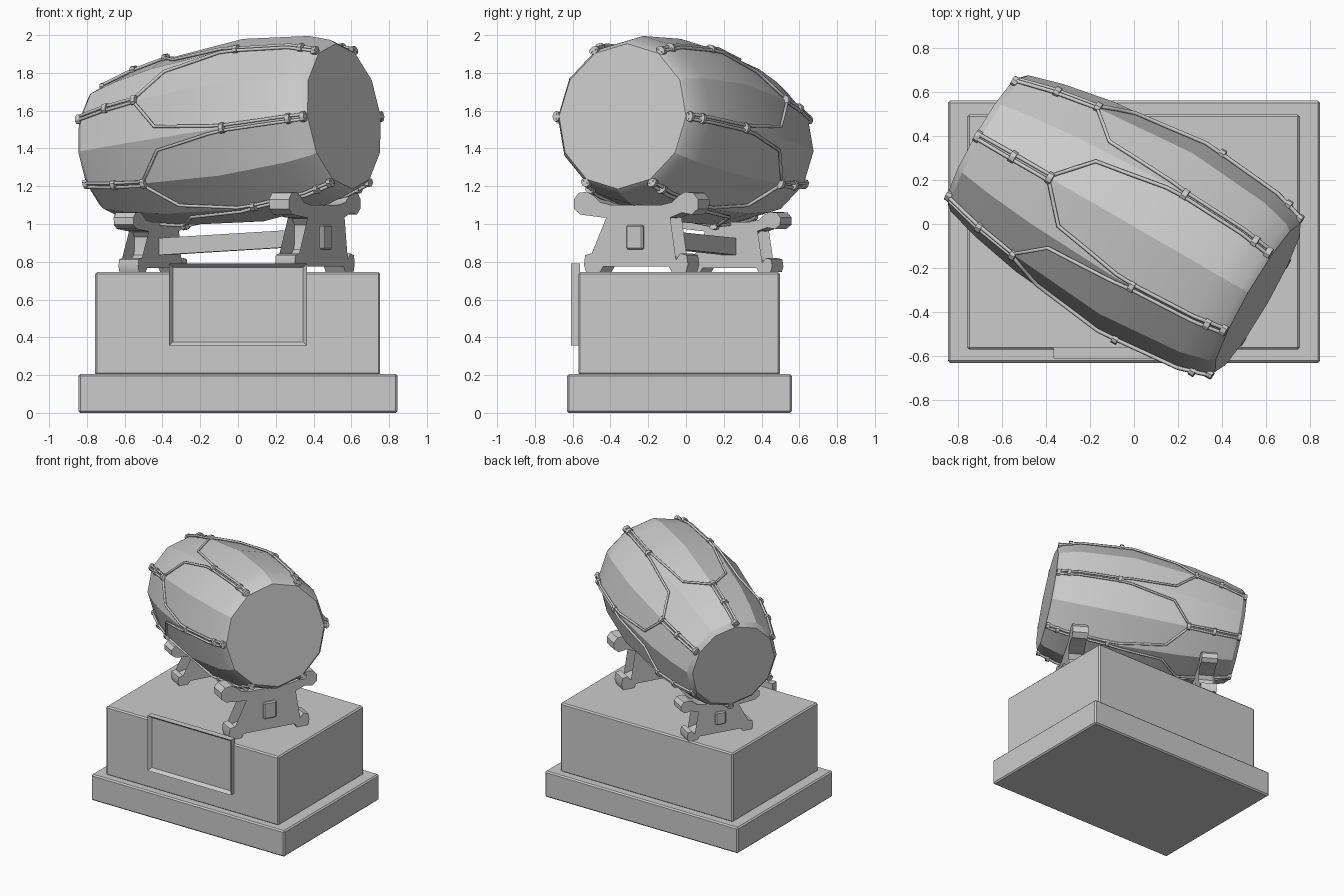
import bpy, bmesh, math
from mathutils import Vector, Matrix

if "Cube" in bpy.data.objects:
    bpy.data.objects.remove(bpy.data.objects["Cube"])

def finish(name, bm, angle=None):
    bmesh.ops.recalc_face_normals(bm, faces=bm.faces)
    me = bpy.data.meshes.new(name)
    bm.to_mesh(me)
    bm.free()
    ob = bpy.data.objects.new(name, me)
    bpy.context.collection.objects.link(ob)
    if angle:
        bpy.ops.object.select_all(action='DESELECT')
        ob.select_set(True)
        bpy.context.view_layer.objects.active = ob
        bpy.ops.object.shade_smooth_by_angle(angle=math.radians(angle))
    return ob

def box(name, lo, hi, bevel=0.0, frame=Matrix()):
    bm = bmesh.new()
    bmesh.ops.create_cube(bm, size=1)
    lo, hi = Vector(lo), Vector(hi)
    for v in bm.verts:
        v.co = Vector([(lo[i] + hi[i]) / 2 + v.co[i] * (hi[i] - lo[i]) for i in range(3)])
    if bevel:
        bmesh.ops.bevel(bm, geom=bm.edges[:], offset=bevel, segments=1, affect='EDGES')
    bm.transform(frame)
    return finish(name, bm)

# Pedestal
box("plinth", (-0.845, -0.63, 0), (0.845, 0.56, 0.205), 0.01)
box("pedestal_block", (-0.757, -0.57, 0.2), (0.753, 0.497, 0.745), 0.01)

# Framed plaque with recessed panel
bm = bmesh.new()
bmesh.ops.create_cube(bm, size=1)
bm.transform(Matrix.Translation((0, -0.585, 0.573)) @ Matrix.Diagonal((0.73, 0.05, 0.435, 1)))
bm.normal_update()
front = [f for f in bm.faces if f.normal.y < -0.9]
bmesh.ops.inset_region(bm, faces=front, thickness=0.028)
bmesh.ops.translate(bm, verts=front[0].verts, vec=(0, 0.025, 0))
finish("plaque", bm)

# Frames: x = along drum (horizontal), y = across, z = up
yaw = Matrix.Rotation(math.radians(-30), 4, 'Z')
drum_frame = Matrix.Translation((-0.005, -0.009, 1.484)) @ yaw @ Matrix.Rotation(math.radians(-7.5), 4, 'Y')

# Twelve-sided barrel drum: (position along axis, radius)
profile = [(-0.79, 0.325), (-0.76, 0.355), (-0.6, 0.4), (-0.36, 0.445),
           (0.1, 0.487), (0.5, 0.45), (0.63, 0.412), (0.66, 0.388)]

def radius(s):
    for (s0, r0), (s1, r1) in zip(profile, profile[1:]):
        if s <= s1:
            return r0 + (r1 - r0) * max(0, (s - s0) / (s1 - s0))
    return profile[-1][1]

def surface(s, deg, lift=0.0):
    flat = math.cos(math.radians(15)) / math.cos(math.radians(deg % 30 - 15))
    r, a = radius(s) * flat + lift, math.radians(deg)
    return Vector((s, r * math.sin(a), r * math.cos(a)))

bm = bmesh.new()
rings = [[bm.verts.new(surface(s, 30 * k)) for k in range(12)] for s, r in profile]
for a, b in zip(rings, rings[1:]):
    for k in range(12):
        bm.faces.new((a[k], a[k - 1], b[k - 1], b[k]))
bm.faces.new(rings[0])
bm.faces.new(rings[-1])
bm.transform(drum_frame)
finish("drum_body", bm, 22)

# Y-shaped lacing: strands pair up at alternating ends
cu = bpy.data.curves.new("drum_ropes", 'CURVE')
cu.dimensions = '3D'
cu.bevel_depth = 0.009
cu.bevel_resolution = 1
cu.use_fill_caps = True
for k in range(6):
    for g in (-1, 1):
        keys = [(-0.785, 1.8), (-0.76, 1.8), (-0.6, 1.8), (-0.38, 1.6), (-0.24, 22),
                (0.1, 27.5), (0.19, 28.4), (0.5, 28.4), (0.63, 28.2), (0.655, 28.2)]
        pts = []
        for (s0, a0), (s1, a1) in zip(keys, keys[1:]):
            for t in (0, 0.5):
                pts.append(surface(s0 + (s1 - s0) * t, 60 * k + g * (a0 + (a1 - a0) * t), 0.01))
        pts.append(surface(keys[-1][0], 60 * k + g * keys[-1][1], 0.01))
        sp = cu.splines.new('POLY')
        sp.points.add(len(pts) - 1)
        for p, co in zip(sp.points, pts):
            p.co = (*co, 1)
ropes = bpy.data.objects.new("drum_ropes", cu)
ropes.matrix_world = drum_frame
bpy.context.collection.objects.link(ropes)

# Rope collars and end knots
bm = bmesh.new()
for k in range(6):
    for s, a in ((-0.775, 0), (-0.58, 0), (-0.38, 0), (0.19, 30), (0.57, 30), (0.645, 30)):
        deg = 60 * k + a
        m = (Matrix.Translation(surface(s, deg, 0.008)) @ Matrix.Rotation(math.radians(-deg), 4, 'X')
             @ Matrix.Diagonal((1, 1, 0.75, 1)) @ Matrix.Rotation(math.pi / 2, 4, 'Y'))
        bmesh.ops.create_cone(bm, cap_ends=True, segments=8, radius1=0.028, radius2=0.028,
                              depth=0.026, matrix=m)
bm.transform(drum_frame)
finish("rope_collars", bm)

# Cradle stands: half outline (across, height above pedestal), mirrored
half = [(0.2, 0.03), (0.22, 0), (0.305, 0), (0.318, 0.04), (0.31, 0.09), (0.27, 0.1), (0.245, 0.065),
        (0.16, 0.085), (0.12, 0.12), (0.11, 0.16), (0.11, 0.25), (0.14, 0.285), (0.21, 0.29),
        (0.28, 0.315), (0.34, 0.305), (0.378, 0.335), (0.38, 0.385), (0.35, 0.42), (0.3, 0.425),
        (0.26, 0.405), (0.22, 0.37), (0.15, 0.355)]
outline = half + [(-y, z) for y, z in reversed(half)]

def stand(name, x0, x1, wide, tall):
    bm = bmesh.new()
    a, b = [[bm.verts.new((x, y * wide, 0.745 + z * tall)) for y, z in outline] for x in (x0, x1)]
    n = len(outline)
    for i in range(n):
        bm.faces.new((a[i], a[(i + 1) % n], b[(i + 1) % n], b[i]))
    caps = [bm.faces.new(a), bm.faces.new(b)]
    bmesh.ops.triangulate(bm, faces=caps)
    bm.transform(yaw)
    finish(name, bm, 30)

stand("front_stand", 0.41, 0.53, 1, 1)
stand("back_stand", -0.58, -0.46, 0.82, 0.75)

# Sloping crossbeam and its tenon ends
beam = yaw @ Matrix.Translation((0, 0, 0.905)) @ Matrix.Rotation(math.radians(-3), 4, 'Y')
box("crossbeam", (-0.5, -0.04, -0.045), (0.45, 0.04, 0.045), 0, beam)
box("front_tenon", (0.5, -0.05, 0.865), (0.55, 0.05, 0.995), 0.008, yaw)
box("back_tenon", (-0.597, -0.04, 0.835), (-0.55, 0.04, 0.935), 0.008, yaw)
